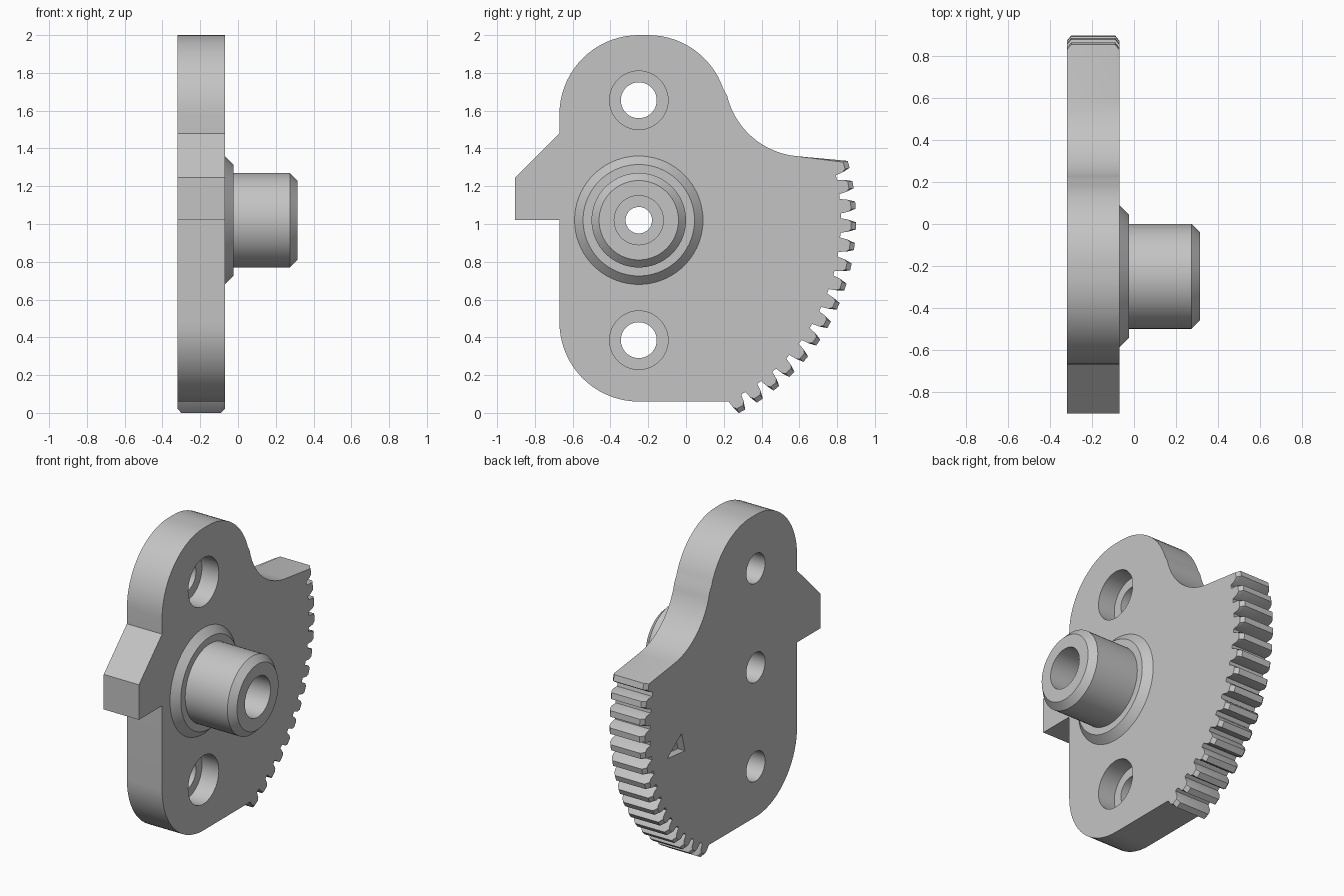
import bpy, bmesh
from math import sin, cos, pi, radians
from mathutils import Vector

cube = bpy.data.objects.get("Cube")
if cube:
    bpy.data.objects.remove(cube, do_unlink=True)

# Shared colour
GREY = (0.55, 0.55, 0.55, 1)
steel = bpy.data.materials.new("plain_grey")
steel.use_nodes = True
steel.diffuse_color = GREY
steel.node_tree.nodes["Principled BSDF"].inputs["Base Color"].default_value = GREY

BACK, FRONT = -0.32, -0.07        # plate faces along x
CY, CZ = -0.25, 1.02              # pivot axis, also the gear centre
ROOT, PITCH, TIP = 1.07, 1.11, 1.15


def make_object(name, bm):
    bmesh.ops.remove_doubles(bm, verts=bm.verts, dist=1e-5)
    bmesh.ops.recalc_face_normals(bm, faces=bm.faces)
    mesh = bpy.data.meshes.new(name)
    bm.to_mesh(mesh)
    bm.free()
    mesh.materials.append(steel)
    obj = bpy.data.objects.new(name, mesh)
    bpy.context.collection.objects.link(obj)
    return obj


def bridge(bm, a, b):
    for i in range(len(a)):
        j = (i + 1) % len(a)
        bm.faces.new((a[i], a[j], b[j], b[i]))


def stack(name, layers):
    """Solid from matching (x, outline) layers."""
    bm = bmesh.new()
    rings = [[bm.verts.new((x, y, z)) for y, z in pts] for x, pts in layers]
    for a, b in zip(rings, rings[1:]):
        bridge(bm, a, b)
    bm.faces.new(rings[0])
    bm.faces.new(rings[-1])
    return make_object(name, bm)


def lathe(name, profile, y, z, steps=72):
    """Turn a closed (x, radius) profile around an axis along x."""
    bm = bmesh.new()
    rings = []
    for x, r in profile:
        count = steps if r else 1
        rings.append([bm.verts.new((x, y + r * cos(2 * pi * k / steps),
                                    z + r * sin(2 * pi * k / steps)))
                      for k in range(count)])
    for i, a in enumerate(rings):
        b = rings[(i + 1) % len(rings)]
        if len(a) > 1 and len(b) > 1:
            bridge(bm, a, b)
        elif len(a) > 1 or len(b) > 1:
            bm.faces.new(a if len(a) > 1 else b)
    return make_object(name, bm)


def arc(cy, cz, r, start, end, step=5):
    n = max(1, round(abs(end - start) / step))
    angles = [radians(start + (end - start) * i / n) for i in range(n + 1)]
    return [(cy + r * cos(a), cz + r * sin(a)) for a in angles]


def polar(r, degrees):
    a = radians(degrees)
    return (CY + r * cos(a), CZ + r * sin(a))


def outline(tip):
    """Plate outline with the toothed sector; tip sets the tooth height."""
    pts = []
    teeth, first, last = 15, -61.6, 14.9
    flank = ((ROOT, 2.05), (PITCH, 1.65), (tip, 0.95))
    for i in range(teeth):
        mid = first + (last - first) * i / (teeth - 1)
        pts += [polar(r, mid - h) for r, h in flank]
        if i < teeth - 1:
            pts += [polar(r, mid + h) for r, h in reversed(flank)]
        else:
            pts.append(polar(tip, mid + 0.95))
    pts += arc(0.626, 1.777, 0.42, 263.5, 193.4)          # neck fillet
    pts += arc(-0.20, 1.58, 0.42, 13.4, 90)[1:]           # top shoulder
    pts += arc(-0.25, 1.58, 0.42, 90, 180)
    pts += [(-0.67, 1.48), (-0.905, 1.245), (-0.905, CZ), (-0.67, CZ)]  # stop tab
    pts += arc(-0.25, 0.48, 0.42, 180, 270)               # bottom corner
    return pts


# Sector plate, tooth ends chamfered at both faces
CH = 0.02
plate = stack("sector_plate", [
    (BACK, outline(TIP - 0.025)), (BACK + CH, outline(TIP)),
    (FRONT - CH, outline(TIP)), (FRONT, outline(TIP - 0.025))])

# Cutters: two counterbored bolt holes, pivot hole, index arrow
bolt = [(-0.4, 0), (-0.4, 0.095), (-0.19, 0.095), (-0.19, 0.155), (0, 0.155), (0, 0)]
cutters = [lathe("bolt_cutter", bolt, CY, z, 48) for z in (1.655, 0.385)]
cutters.append(lathe("pivot_cutter",
                     [(-0.4, 0), (-0.4, 0.095), (0, 0.095), (0, 0)], CY, CZ, 48))
arrow = [polar(0.764, -20), polar(0.93, -15.2), polar(0.764, -10.4)]
cutters.append(stack("arrow_cutter", [(BACK - 0.1, arrow), (BACK + 0.05, arrow)]))

bpy.context.view_layer.objects.active = plate
for cutter in cutters:
    cutter.hide_render = True
    mod = plate.modifiers.new("cut", 'BOOLEAN')
    mod.operation = 'DIFFERENCE'
    mod.solver = 'EXACT'
    mod.object = cutter
    bpy.ops.object.modifier_apply(modifier=mod.name)
for cutter in cutters:
    bpy.data.objects.remove(cutter, do_unlink=True)

# Pivot boss: flared collar, chamfered hub, stepped bore
boss = lathe("pivot_boss", [
    (FRONT, 0.34), (-0.025, 0.295), (-0.025, 0.25), (0.275, 0.25),
    (0.315, 0.21), (0.315, 0.13), (0.12, 0.13), (0.12, 0.07),
    (-0.2, 0.07), (-0.2, 0.096), (FRONT, 0.096)], CY, CZ)

# Smooth round surfaces, sharp edges kept
for obj in (plate, boss):
    bpy.ops.object.select_all(action='DESELECT')
    obj.select_set(True)
    bpy.context.view_layer.objects.active = obj
    bpy.ops.object.shade_smooth_by_angle(angle=radians(25))
